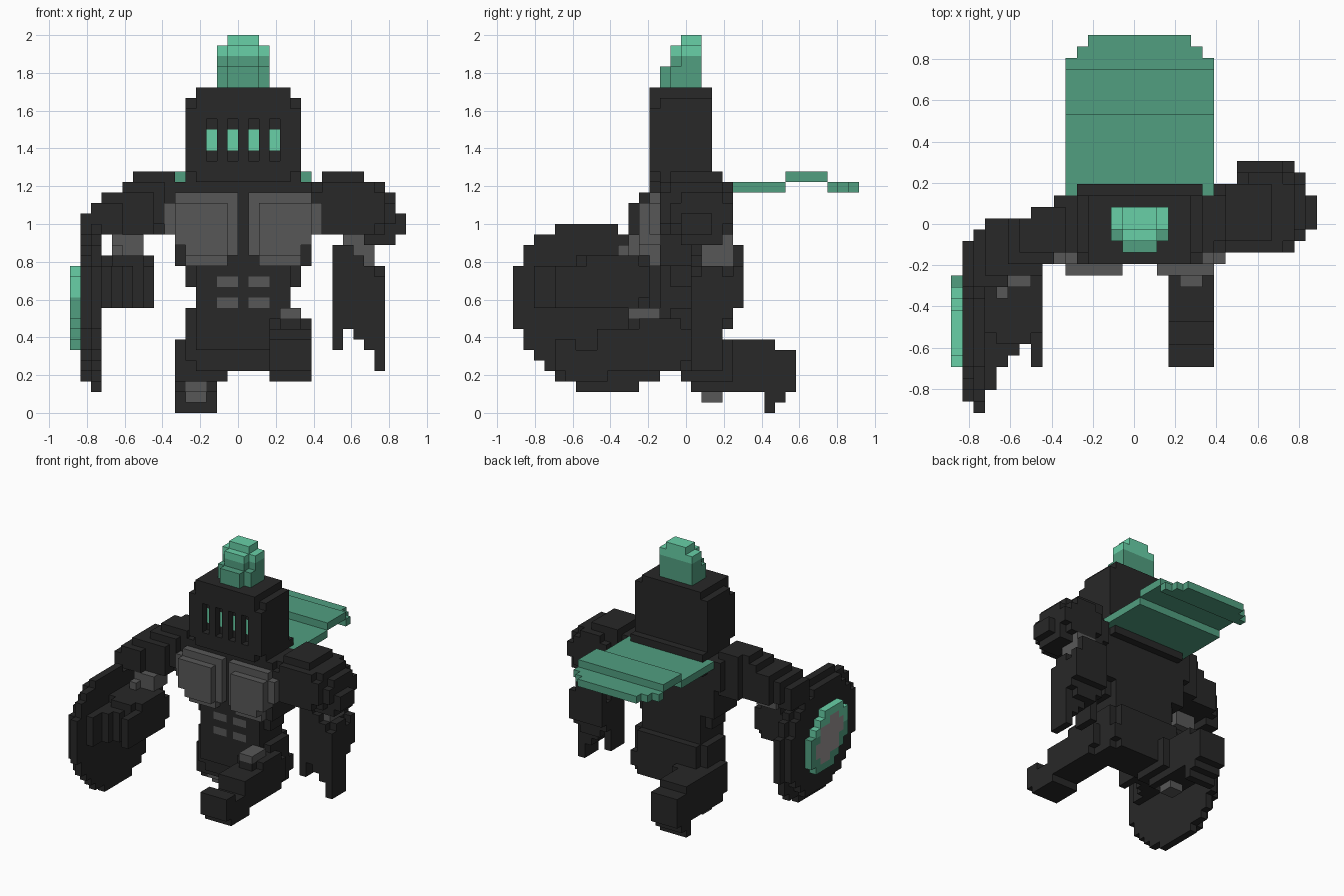
import bpy
import bmesh
from mathutils import Vector

UNIT = 1 / 18                       # edge of one block
ORIGIN = Vector((-16, -16.5, 0))    # block coordinates of the model's corner

cube = bpy.data.objects.get("Cube")
if cube:
    bpy.data.objects.remove(cube, do_unlink=True)


def make_material(name, color):
    material = bpy.data.materials.new(name)
    material.use_nodes = True
    material.diffuse_color = (*color, 1)
    shader = next(n for n in material.node_tree.nodes if n.type == "BSDF_PRINCIPLED")
    shader.inputs["Base Color"].default_value = (*color, 1)
    return material


materials = {
    "black": make_material("black armour", (.021, .021, .021)),
    "grey": make_material("grey plate", (.097, .097, .097)),
    "light": make_material("light green", (.14, .63, .39)),
    "green": make_material("dark green", (.083, .345, .217)),
    "stone": make_material("pale grey", (.33, .3, .3)),
}
color_names = list(materials)
cells = {}                          # block position -> (part, colour)


def block(part, color, x, y, z, soft=False):
    """Fill a box of blocks; each axis is a (start, end) pair. Soft boxes lose their corners."""
    for i in range(*x):
        for j in range(*y):
            for k in range(*z):
                offsets = [(2 * p + 1 - a - b) / (b - a)
                           for p, (a, b) in zip((i, j, k), (x, y, z))]
                if not soft or sum(d ** 4 for d in offsets) < 1.15:
                    cells[i, j, k] = (part, color)


def carve(x, y, z):
    for i in range(*x):
        for j in range(*y):
            for k in range(*z):
                cells.pop((i, j, k), None)


def disc(part, color, x, center, radius, lean):
    """Fill an upright disc, one block thick, facing sideways."""
    cy, cz = center
    reach = int(radius) + 2
    for j in range(cy - reach, cy + reach):
        for k in range(cz - reach, cz + reach):
            dy, dz = j + .5 - cy, k + .5 - cz
            if dy * dy + dz * dz + lean * dy * dz < radius * radius:
                cells[x, j, k] = (part, color)


def both_sides(part, color, x, y, z):
    """Fill a box and its mirror image across the middle of the body."""
    block(part, color, x, y, z)
    block(part, color, (33 - x[1], 33 - x[0]), y, z)


# Torso, waist and pelvis
block("torso", "black", (10, 23), (14, 19), (14, 22))
block("torso", "black", (11, 22), (14, 20), (20, 23))
block("torso", "black", (11, 22), (14, 19), (12, 14), True)
block("waist", "black", (12, 21), (14, 19), (10, 13))
block("pelvis", "black", (11, 22), (14, 20), (6, 10), True)
block("pelvis", "black", (11, 22), (15, 20), (4, 8), True)

# Helmet with four slits, lit from inside
block("helmet", "black", (12, 21), (13, 19), (22, 31))
block("helmet", "black", (11, 22), (13, 19), (23, 29))
block("helmet", "black", (11, 22), (14, 19), (22, 30))
for x in range(13, 20, 2):
    carve((x, x + 1), (13, 14), (24, 28))
    block("visor_glow", "light", (x, x + 1), (14, 15), (25, 27))

# Plume: dark base, light tip
block("plume", "green", (14, 19), (15, 18), (31, 33))
block("plume", "green", (14, 19), (16, 18), (33, 34))
block("plume", "green", (15, 18), (15, 16), (33, 34))
block("plume", "green", (15, 18), (14, 15), (31, 33))
block("plume", "light", (14, 19), (16, 18), (34, 35))
block("plume", "light", (15, 18), (15, 16), (34, 35))
block("plume", "light", (15, 18), (16, 18), (35, 36))

# Cape flying backwards in a wave
block("cape", "green", (10, 23), (19, 26), (21, 22))
block("cape", "green", (10, 23), (26, 30), (22, 23))
for inset, y in enumerate((30, 31, 32)):
    block("cape", "green", (10 + inset, 23 - inset), (y, y + 1), (21, 22))
block("torso", "black", (11, 22), (19, 20), (20, 23))

# Left arm hanging at the side
block("left_shoulder", "black", (24, 28), (15, 20), (22, 23))
block("left_shoulder", "black", (23, 30), (14, 20), (17, 22), True)
block("left_upper_arm", "black", (25, 30), (15, 21), (17, 22), True)
block("left_upper_arm", "black", (25, 31), (15, 21), (17, 21), True)
block("left_upper_arm", "black", (28, 31), (16, 20), (16, 18))
block("left_upper_arm", "black", (31, 32), (16, 19), (17, 19))
block("left_elbow", "grey", (26, 29), (18, 21), (14, 17))
block("left_forearm", "black", (25, 29), (21, 22), (10, 16))
block("left_forearm", "black", (29, 30), (21, 22), (10, 14))
block("left_forearm", "black", (25, 30), (17, 21), (8, 14), True)
block("left_forearm", "black", (25, 27), (17, 19), (10, 16))
block("left_forearm", "black", (27, 28), (17, 19), (10, 15))
for x, length in ((25, 2), (27, 1), (28, 2), (29, 4)):
    block("left_fingers", "black", (x, x + 1), (17, 20), (8 - length, 9))

# Right arm reaching forward to the shield
block("right_shoulder", "black", (6, 9), (14, 17), (22, 23))
block("right_shoulder", "black", (7, 10), (14, 18), (17, 23), True)
block("right_shoulder", "black", (9, 10), (14, 19), (18, 22))
block("right_shoulder", "black", (5, 9), (13, 17), (18, 22))
block("right_upper_arm", "black", (3, 8), (12, 17), (17, 21), True)
block("right_upper_arm", "black", (2, 5), (11, 16), (17, 20))
block("right_upper_arm", "black", (1, 3), (11, 15), (16, 19))
block("right_elbow", "grey", (4, 7), (11, 14), (15, 17))
block("right_elbow", "grey", (4, 5), (10, 11), (15, 16))
block("right_forearm", "black", (3, 8), (6, 13), (10, 15), True)
for x, y in ((3, 2), (4, 4), (5, 5), (7, 4)):
    block("right_hand", "black", (x, x + 1), (y, 8), (10, 14))

# Chest plates: a stepped outline with a raised middle
for rows, outer in (((20, 21), 23), ((17, 20), 24), ((16, 17), 23), ((15, 16), 22)):
    both_sides("chest_plates", "grey", (17, outer), (13, 14), rows)
both_sides("chest_plates", "grey", (18, 22), (13, 14), (14, 15))
both_sides("chest_plates", "grey", (18, 23), (12, 13), (16, 20))
both_sides("chest_plates", "grey", (18, 22), (12, 13), (15, 16))

# Stomach plates
for z in (10, 12):
    both_sides("stomach_plates", "grey", (17, 19), (14, 15), (z, z + 1))

# Round shield with a two-tone boss
disc("shield", "black", 2, (8, 10), 8.1, .3)
disc("shield", "black", 1, (8, 10), 7.1, .3)
disc("shield_boss", "green", 0, (8, 10), 3.9, .5)
for place, (part, color) in list(cells.items()):
    if part == "shield_boss" and place[2] >= 11:
        cells[place] = (part, "light")
disc("shield_boss", "stone", 0, (8, 10), 2.6, .9)

# Left leg stepping forward
block("left_thigh", "black", (19, 23), (11, 17), (4, 9), True)
block("left_knee", "grey", (20, 22), (11, 14), (9, 10))
block("left_shin", "black", (19, 23), (8, 12), (4, 8))
block("left_foot", "black", (19, 23), (5, 9), (3, 6))
block("left_foot", "black", (19, 23), (4, 6), (4, 7))

# Right leg kneeling, shin stretched backwards
block("right_thigh", "black", (10, 15), (16, 21), (3, 7), True)
block("right_shin", "black", (10, 14), (17, 25), (3, 7))
block("right_shin", "black", (10, 14), (17, 24), (2, 4))
block("right_knee", "grey", (11, 13), (18, 20), (1, 3))
block("right_knee", "grey", (11, 13), (17, 18), (2, 3))
block("right_foot", "black", (10, 14), (23, 27), (2, 6))
block("right_foot", "black", (10, 14), (24, 25), (0, 3))
block("right_foot", "black", (10, 14), (25, 26), (1, 3))


def build_part(part):
    """Skin the visible sides of one part's blocks and merge flat areas."""
    bm = bmesh.new()
    axes = [Vector(a) for a in ((1, 0, 0), (0, 1, 0), (0, 0, 1))]
    for place, (owner, color) in cells.items():
        if owner != part:
            continue
        middle = Vector(place) + Vector((.5, .5, .5)) + ORIGIN
        for n, axis in enumerate(axes):
            for sign in (1, -1):
                normal = axis * sign
                beside = tuple(int(a + b) for a, b in zip(place, normal))
                if beside in cells:
                    continue
                u, v = axes[(n + 1) % 3], axes[(n + 2) % 3] * sign
                center = middle + normal / 2
                corners = (-u - v, u - v, u + v, v - u)
                face = bm.faces.new([bm.verts.new((center + c / 2) * UNIT) for c in corners])
                face.material_index = color_names.index(color)
    bmesh.ops.remove_doubles(bm, verts=bm.verts, dist=UNIT / 100)
    bmesh.ops.dissolve_limit(bm, angle_limit=.01, verts=bm.verts, edges=bm.edges,
                             delimit={"MATERIAL"})
    mesh = bpy.data.meshes.new(part)
    bm.to_mesh(mesh)
    bm.free()
    for material in materials.values():
        mesh.materials.append(material)
    bpy.context.collection.objects.link(bpy.data.objects.new(part, mesh))


for part in sorted({owner for owner, color in cells.values()}):
    build_part(part)
